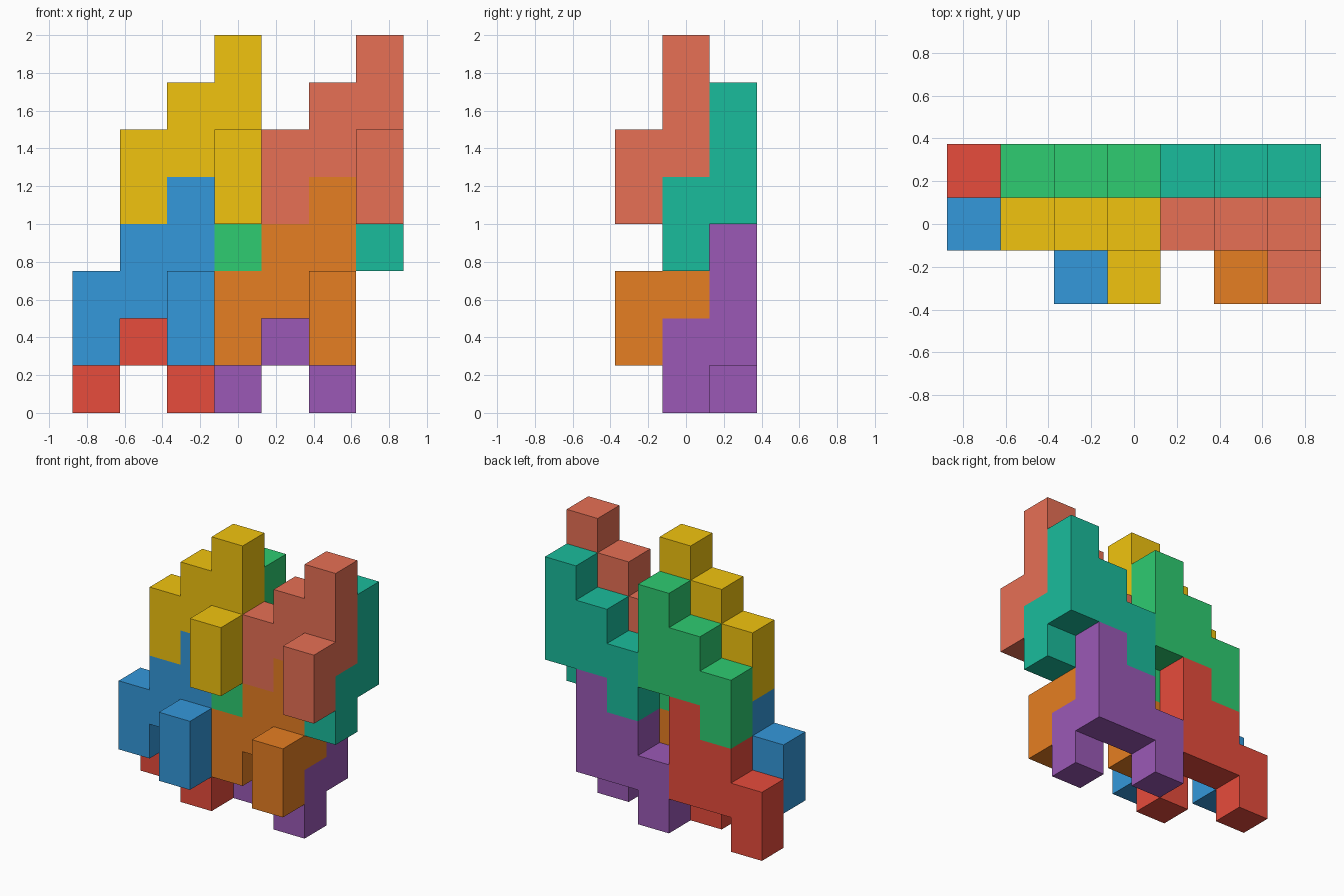
import bpy, bmesh
from mathutils import Color, Vector

if "Cube" in bpy.data.objects:
    bpy.data.objects.remove(bpy.data.objects["Cube"])

S = 0.25  # cube size

# One nine-cube piece: stair of three columns plus a short arm in front.
# Each entry: column x, row y, bottom level, top level (in cubes)
COLUMNS = [(0, 0, 0, 2), (1, 0, 1, 3), (2, 0, 1, 4), (2, -1, 0, 2)]

SIDES = [Vector(d) for d in ((1, 0, 0), (-1, 0, 0), (0, 1, 0),
                             (0, -1, 0), (0, 0, 1), (0, 0, -1))]


def piece(name, shift, rgb):
    """Outer skin of the stair piece, moved by a whole number of cubes."""
    cells = {(x, y, z) for x, y, a, b in COLUMNS for z in range(a, b)}
    bm = bmesh.new()
    for cell in cells:
        c = Vector(cell)
        for n in SIDES:
            if tuple(int(v) for v in c + n) in cells:
                continue
            u = Vector((n.y, n.z, n.x))
            v = n.cross(u)
            m = c + n / 2
            corners = [(-1, -1), (1, -1), (1, 1), (-1, 1)]
            bm.faces.new([bm.verts.new((m + u * p / 2 + v * q / 2) * S)
                          for p, q in corners])
    bmesh.ops.remove_doubles(bm, verts=bm.verts, dist=1e-4)
    bmesh.ops.dissolve_limit(bm, angle_limit=0.01, verts=bm.verts, edges=bm.edges)
    bmesh.ops.recalc_face_normals(bm, faces=bm.faces)
    mesh = bpy.data.meshes.new(name)
    bm.to_mesh(mesh)
    bm.free()
    # Screen colour (0-255) to linear paint colour
    linear = Color([v / 255 for v in rgb]).from_srgb_to_scene_linear()
    mat = bpy.data.materials.new(name + "_paint")
    mat.diffuse_color = (*linear, 1)
    mat.use_nodes = True
    mat.node_tree.nodes["Principled BSDF"].inputs["Base Color"].default_value = mat.diffuse_color
    mesh.materials.append(mat)
    ob = bpy.data.objects.new(name, mesh)
    ob.location = (Vector(shift) + Vector((-3, 0, 0.5))) * S
    bpy.context.collection.objects.link(ob)


# Front and back layers; the back layer sits one cube behind and one lower
FRONT = [("blue_piece", (52, 152, 219)), ("orange_piece", (230, 126, 34)),
         ("yellow_piece", (241, 196, 15)), ("salmon_piece", (231, 112, 85))]
BACK = [("red_piece", (231, 76, 60)), ("purple_piece", (155, 89, 182)),
        ("green_piece", (46, 204, 113)), ("teal_piece", (26, 188, 156))]

for layer, y, z in ((FRONT, 0, 1), (BACK, 1, 0)):
    for i, (name, rgb) in enumerate(layer):
        up, side = divmod(i, 2)
        piece(name, (3 * side + up, y, z + 3 * up), rgb)
